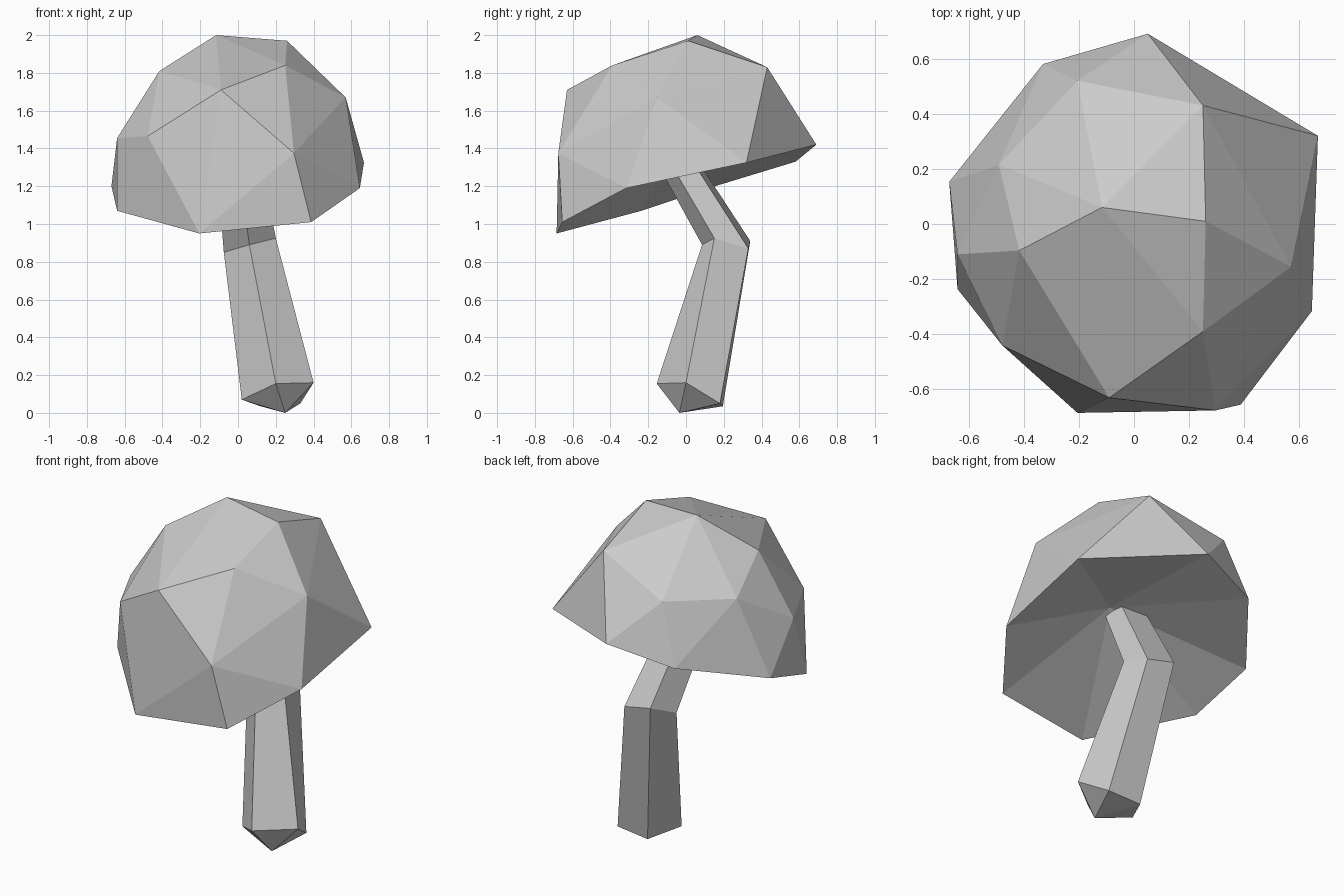
import bpy
import bmesh
from mathutils import Vector

cube = bpy.data.objects.get("Cube")
if cube:
    bpy.data.objects.remove(cube, do_unlink=True)

grey = bpy.data.materials.new("plain grey")
grey.use_nodes = True
colour = (0.6, 0.6, 0.6, 1)
grey.diffuse_color = colour
grey.node_tree.nodes["Principled BSDF"].inputs["Base Color"].default_value = colour


def finish(bm, name):
    """Turn a bmesh into a flat-shaded grey object."""
    bmesh.ops.recalc_face_normals(bm, faces=bm.faces)
    mesh = bpy.data.meshes.new(name)
    bm.to_mesh(mesh)
    bm.free()
    mesh.materials.append(grey)
    obj = bpy.data.objects.new(name, mesh)
    bpy.context.collection.objects.link(obj)
    return obj


def fan(bm, ring, centre):
    """Close a ring of vertices with triangles around a centre point."""
    tip = bm.verts.new(centre)
    for a, b in zip(ring, ring[1:] + ring[:1]):
        bm.faces.new((a, b, tip))


# Cap: a faceted dome wrapped over a tilted rim and a few crown points
rim_points = [(.667, .32, 1.325), (.645, -.316, 1.19), (.387, -.655, 1.01),
              (-.205, -.685, .95), (-.64, -.236, 1.07), (-.67, .153, 1.2),
              (-.33, .58, 1.33), (.05, .69, 1.42)]
shoulder_points = [(.57, -.155, 1.67), (.296, -.676, 1.375), (-.09, -.63, 1.71),
                   (-.478, -.44, 1.465), (-.64, -.11, 1.455), (-.49, .215, 1.655),
                   (-.205, .52, 1.677), (.25, .43, 1.83)]
crown_points = [(-.116, .06, 2), (.26, .01, 1.97), (.25, -.39, 1.84), (-.416, -.096, 1.81)]

bm = bmesh.new()
rim = [bm.verts.new(p) for p in rim_points]
for p in shoulder_points + crown_points:
    bm.verts.new(p)
bmesh.ops.convex_hull(bm, input=bm.verts)

# Hollow underside: swap the flat bottom for a fan rising to the stem
bottom = [f for f in bm.faces if all(v in rim for v in f.verts)]
bmesh.ops.delete(bm, geom=bottom, context='FACES')
loose = [e for e in bm.edges if not e.link_faces]
bmesh.ops.delete(bm, geom=loose, context='EDGES')
fan(bm, rim, (.13, -.05, 1.38))
finish(bm, "mushroom_cap")

# Stem: five-sided rings at the foot, the bend and inside the cap
foot = [(.2, -.155, .155), (.4, 0, .16), (.33, .18, .05), (.12, .195, .035), (.02, .013, .07)]
bend = [(.06, .085, .89), (.2, .15, .925), (.18, .33, .87), (0, .34, .91), (-.075, .197, .85)]
middle = sum((Vector(p) for p in bend), Vector()) / len(bend)
neck = [Vector((0, -.1, 1.42)) + (Vector(p) - middle) * .8 for p in bend]

bm = bmesh.new()
rings = [[bm.verts.new(p) for p in ring] for ring in (foot, bend, neck)]
for low, high in zip(rings, rings[1:]):
    for i in range(len(low)):
        j = (i + 1) % len(low)
        bm.faces.new((low[i], low[j], high[j], high[i]))
fan(bm, rings[0], (.25, -.035, 0))
bm.faces.new(rings[-1])
finish(bm, "mushroom_stem")
